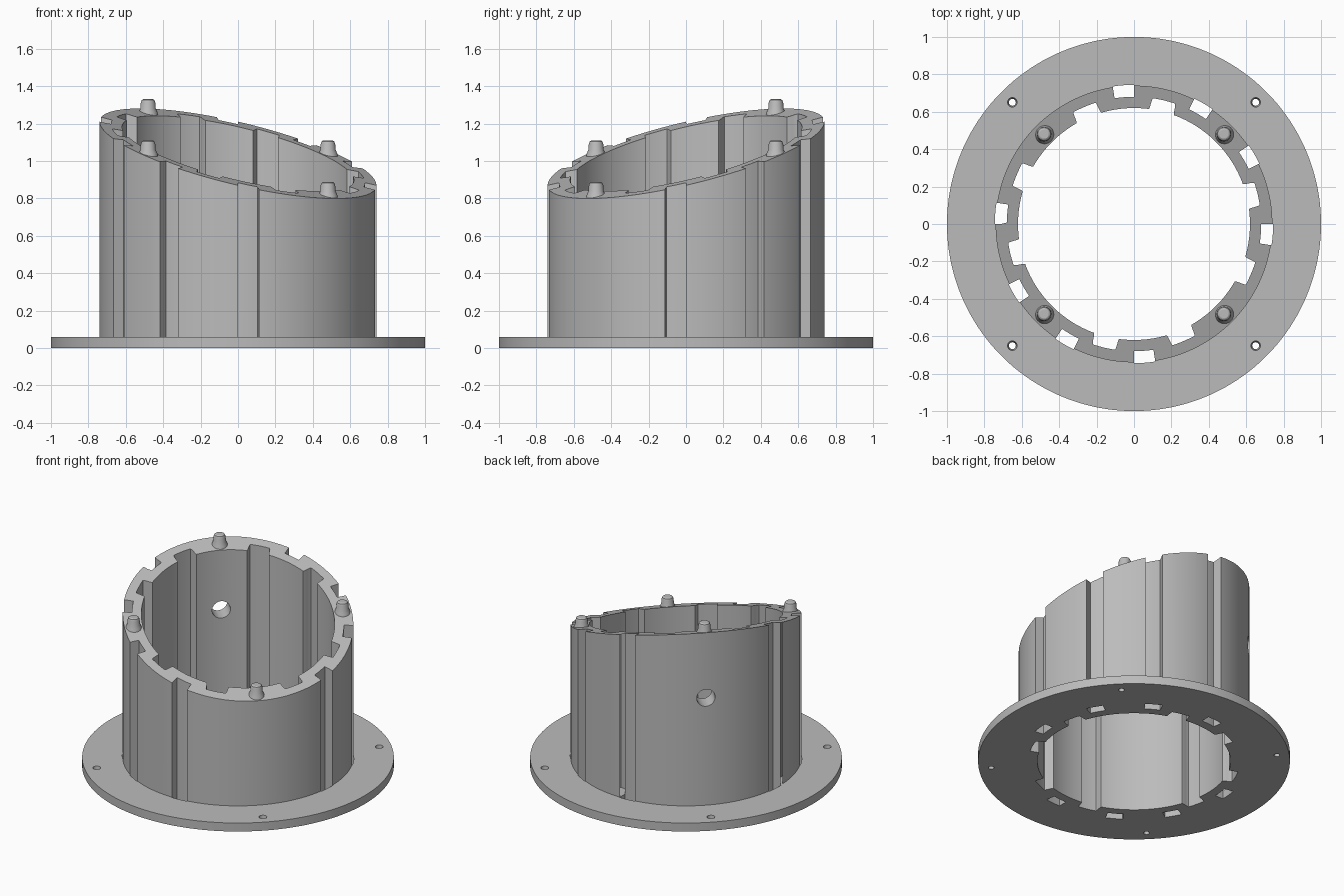
import bpy, bmesh, math
from mathutils import Matrix, Vector

if "Cube" in bpy.data.objects:
    bpy.data.objects.remove(bpy.data.objects["Cube"])

R_IN, R_MID, R_OUT = 0.62, 0.68, 0.74
FLANGE_H = 0.06
SLOPE = 0.23
TOP = 1.04

grey = bpy.data.materials.new("plain grey")
grey.use_nodes = True
grey.diffuse_color = (0.5, 0.5, 0.5, 1)
grey.node_tree.nodes["Principled BSDF"].inputs["Base Color"].default_value = (0.5, 0.5, 0.5, 1)

# Inner ribs and outer slots as angle ranges in degrees, for half a turn
half_ribs = [(-17, 8), (19.5, 70.5), (82, 107), (119, 151)]
half_slots = [(-8.8, 0), (25.7, 34.4), (55.6, 64.3), (90, 98.8)]
ribs = [(a + t, b + t) for t in (0, 180) for a, b in half_ribs]
slots = [(a + t, b + t) for t in (0, 180) for a, b in half_slots]


def polar(r, deg, z=0):
    a = math.radians(deg)
    return Vector((r * math.cos(a), r * math.sin(a), z))


def rim_height(p):
    return TOP + SLOPE * (p.y - p.x)


def inner_radius(deg):
    # Distance inside the nearest rib decides the radius, with eased rib corners
    inside = max(min(d - a, b - d) for a, b in ribs for d in (deg, deg - 360))
    t = min(max((inside + 0.6) / 1.2, 0), 1)
    return R_MID + (R_IN - R_MID) * t * t * (3 - 2 * t)


def stations():
    angles = set(range(0, 360, 2))
    for rib in ribs:
        for edge in rib:
            angles = {a for a in angles if abs((a - edge + 180) % 360 - 180) > 0.7}
    for rib in ribs:
        for edge in rib:
            angles |= {(edge + k * 0.3) % 360 for k in range(-2, 3)}
    return sorted(angles)


def finish(bm, name, angle=35):
    bmesh.ops.recalc_face_normals(bm, faces=bm.faces)
    mesh = bpy.data.meshes.new(name)
    bm.to_mesh(mesh)
    bm.free()
    obj = bpy.data.objects.new(name, mesh)
    bpy.context.collection.objects.link(obj)
    mesh.materials.append(grey)
    return obj


def select(obj):
    bpy.ops.object.select_all(action='DESELECT')
    obj.select_set(True)
    bpy.context.view_layer.objects.active = obj


def smooth(obj):
    select(obj)
    bpy.ops.object.shade_smooth_by_angle(angle=math.radians(30))


def ribbed_ring(name, r_outer, z_low, z_high):
    """Closed ring with a ribbed bore; z_high is a function of position."""
    bm = bmesh.new()
    loops = []
    for deg in stations():
        p, q = polar(inner_radius(deg), deg), polar(r_outer, deg)
        corners = [(p, z_low), (q, z_low), (q, z_high(q)), (p, z_high(p))]
        loops.append([bm.verts.new((v.x, v.y, z)) for v, z in corners])
    for a, b in zip(loops, loops[1:] + loops[:1]):
        for i in range(4):
            j = (i + 1) % 4
            bm.faces.new((a[i], b[i], b[j], a[j]))
    return finish(bm, name)


def slot_cutter():
    bm = bmesh.new()
    for start, end in slots:
        n = 4
        angles = [start + (end - start) * i / n for i in range(n + 1)]
        outline = [polar(R_MID, d, -0.2) for d in angles]
        outline += [polar(R_OUT + 0.004, d, -0.2) for d in reversed(angles)]
        face = bm.faces.new([bm.verts.new(p) for p in outline])
        grown = bmesh.ops.extrude_face_region(bm, geom=[face])["geom"]
        bmesh.ops.translate(bm, vec=(0, 0, 2),
                            verts=[g for g in grown if isinstance(g, bmesh.types.BMVert)])
    return finish(bm, "slot_cutter")


def screw_cutter():
    bm = bmesh.new()
    for k in range(4):
        bmesh.ops.create_cone(bm, cap_ends=True, segments=24, radius1=0.016, radius2=0.028,
                              depth=0.1, matrix=Matrix.Translation(polar(0.92, 45 + 90 * k, 0.03)))
    return finish(bm, "screw_cutter")


def port_cutter():
    bm = bmesh.new()
    turn = Matrix.Rotation(math.radians(135), 4, 'Z') @ Matrix.Rotation(math.pi / 2, 4, 'Y')
    bmesh.ops.create_cone(bm, cap_ends=True, segments=32, radius1=0.06, radius2=0.06, depth=0.4,
                          matrix=Matrix.Translation(polar(R_MID, 135, 0.82)) @ turn)
    return finish(bm, "port_cutter")


def cut(obj, cutter):
    mod = obj.modifiers.new("cut", 'BOOLEAN')
    mod.operation = 'DIFFERENCE'
    mod.solver = 'EXACT'
    mod.object = cutter
    select(obj)
    bpy.ops.object.modifier_apply(modifier=mod.name)


# Mounting flange and sloped tube
flange = ribbed_ring("mounting_flange", 1.0, 0, lambda p: FLANGE_H)
tube = ribbed_ring("sloped_tube", R_OUT, FLANGE_H, rim_height)
slot, screw, port = slot_cutter(), screw_cutter(), port_cutter()
cut(flange, slot)
cut(flange, screw)
cut(tube, slot)
cut(tube, port)
for cutter in (slot, screw, port):
    bpy.data.objects.remove(cutter)
smooth(flange)
smooth(tube)

# Locating studs on the rim
profile = [(0.056, -0.03), (0.05, 0.0), (0.041, 0.02), (0.039, 0.05), (0.034, 0.064), (0.025, 0.07)]
for k, name in enumerate(("back_left", "back_right", "front_right", "front_left")):
    base = polar(R_MID, 45 + 90 * k)
    base.z = rim_height(base)
    bm = bmesh.new()
    rings = [[bm.verts.new(base + polar(r, i * 15, z)) for i in range(24)] for r, z in profile]
    for low, high in zip(rings, rings[1:]):
        for i in range(24):
            j = (i + 1) % 24
            bm.faces.new((low[i], low[j], high[j], high[i]))
    bm.faces.new(rings[-1])
    bm.faces.new(rings[0][::-1])
    smooth(finish(bm, name + "_stud"))
